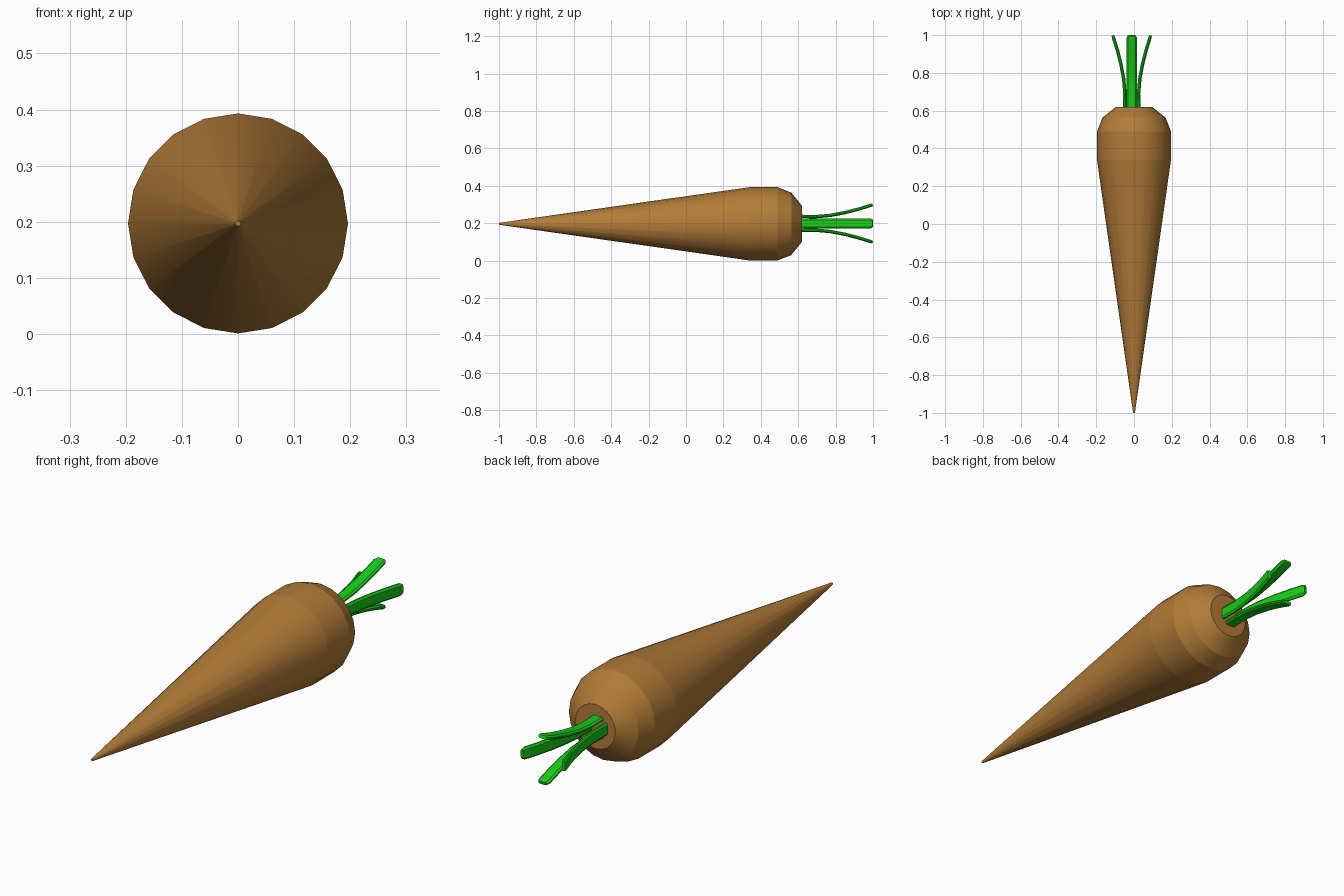
import bpy, bmesh
from math import sin, cos, pi, atan2
from mathutils import Vector

if "Cube" in bpy.data.objects:
    bpy.data.objects.remove(bpy.data.objects["Cube"])

CZ = 0.197  # height of the root's axis


def material(name, rgb):
    m = bpy.data.materials.new(name)
    m.diffuse_color = (*rgb, 1)
    m.use_nodes = True
    m.node_tree.nodes["Principled BSDF"].inputs["Base Color"].default_value = m.diffuse_color
    return m


def loft(name, rings, mat, sharp_rings=False):
    """Skin a list of equal-sized point rings and cap both ends."""
    bm = bmesh.new()
    loops = [[bm.verts.new(p) for p in r] for r in rings]
    n = len(loops[0])
    for a, b in zip(loops, loops[1:]):
        for i in range(n):
            j = (i + 1) % n
            bm.faces.new((a[i], a[j], b[j], b[i]))
    bm.faces.new(loops[0][::-1])
    bm.faces.new(loops[-1])
    bmesh.ops.recalc_face_normals(bm, faces=bm.faces)
    for f in bm.faces:
        f.smooth = True
    for e in bm.edges:
        if e.calc_face_angle(0) > 0.6:
            e.smooth = False
    if sharp_rings:
        for l in loops:
            for i in range(n):
                bm.edges.get((l[i], l[(i + 1) % n])).smooth = False
    me = bpy.data.meshes.new(name)
    bm.to_mesh(me)
    bm.free()
    me.materials.append(mat)
    ob = bpy.data.objects.new(name, me)
    bpy.context.collection.objects.link(ob)
    return ob


brown = material("root_brown", (0.45, 0.2, 0.04))
green = material("stem_green", (0.01, 0.6, 0.01))

# tapered 20-sided root with a rounded shoulder, lying along y
profile = [(-1.0, 0.005), (0.34, 0.196), (0.49, 0.196), (0.563, 0.167), (0.62, 0.096)]
root = [[(r * sin(k * pi / 10), y, CZ + r * cos(k * pi / 10)) for k in range(20)]
        for y, r in profile]
loft("carrot_root", root, brown, sharp_rings=True)

# four flat stems curving outwards: (y, distance from axis, section scale)
path = [(0.60, 0.038, 1), (0.69, 0.036, 1), (0.77, 0.043, 1), (0.85, 0.058, 1),
        (0.92, 0.076, 1), (0.985, 0.096, 1), (0.998, 0.1, 0.75)]
section = [(-0.027, -0.003), (-0.019, -0.009), (0.019, -0.009), (0.027, -0.003),
           (0.027, 0.003), (0.019, 0.009), (-0.019, 0.009), (-0.027, 0.003)]
axis = Vector((-0.012, 0, CZ + 0.002))
for k in range(4):
    out = Vector((cos(k * pi / 2), 0, sin(k * pi / 2)))
    side = Vector((-out.z, 0, out.x))
    rings = []
    for i, (y, d, s) in enumerate(path):
        p, q = path[max(i - 1, 0)], path[min(i + 1, len(path) - 1)]
        t = atan2(q[1] - p[1], q[0] - p[0])
        normal = out * cos(t) - Vector((0, sin(t), 0))
        centre = axis + out * d + Vector((0, y, 0))
        rings.append([centre + side * u * s + normal * v * s for u, v in section])
    loft(f"stem_{k + 1}", rings, green)
